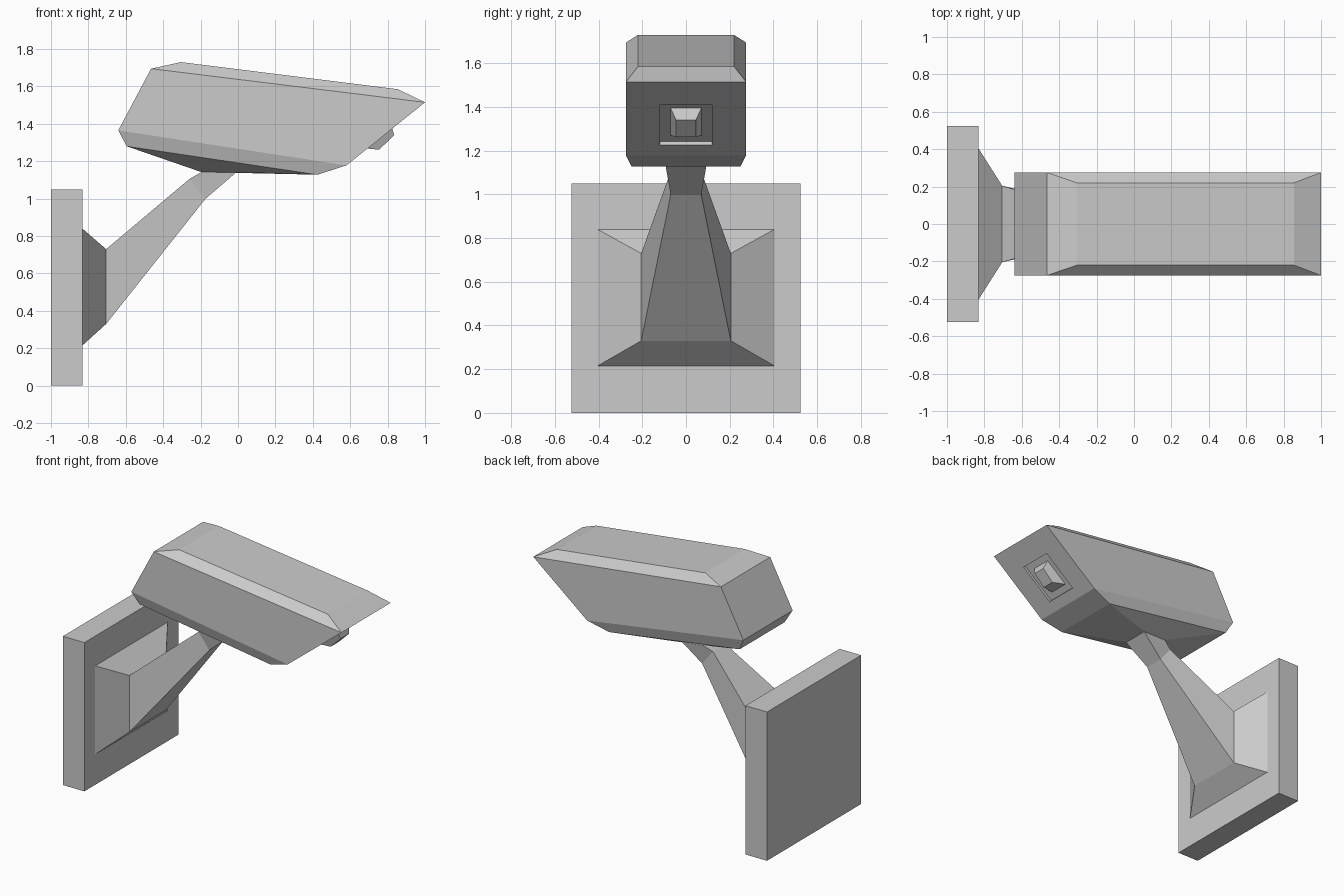
import bpy
import bmesh

cube = bpy.data.objects.get("Cube")
if cube:
    bpy.data.objects.remove(cube, do_unlink=True)

# Single painted-metal colour
GREY = (0.6, 0.6, 0.6, 1.0)
mat = bpy.data.materials.new("light grey")
mat.use_nodes = True
mat.diffuse_color = GREY
mat.node_tree.nodes["Principled BSDF"].inputs["Base Color"].default_value = GREY


def corners(ring):
    """Four corners from (rear xz, front xz, half width)."""
    (rx, rz), (fx, fz), w = ring
    return [(rx, -w, rz), (fx, -w, fz), (fx, w, fz), (rx, w, rz)]


def loft(bm, rings, cap_start=True, cap_end=True):
    """Join four-sided rings; returns the +x side face of each span."""
    loops = [[bm.verts.new(c) for c in corners(r)] for r in rings]
    fronts = []
    for a, b in zip(loops, loops[1:]):
        for i in range(4):
            j = (i + 1) % 4
            face = bm.faces.new((a[i], a[j], b[j], b[i]))
            if i == 1:
                fronts.append(face)
    if cap_start:
        bm.faces.new(loops[0])
    if cap_end:
        bm.faces.new(loops[-1][::-1])
    bmesh.ops.recalc_face_normals(bm, faces=bm.faces)
    return fronts


def step_face(bm, face, ring):
    """Inset a face, then place its corners on the given ring (low, high, half width)."""
    bmesh.ops.inset_individual(bm, faces=[face], thickness=0.01)
    (lx, lz), (hx, hz), w = ring
    mid = face.calc_center_median().z
    for v in face.verts:
        x, z = (hx, hz) if v.co.z > mid else (lx, lz)
        v.co = (x, w if v.co.y > 0 else -w, z)


def finish(bm, name):
    mesh = bpy.data.meshes.new(name)
    bm.to_mesh(mesh)
    bm.free()
    mesh.materials.append(mat)
    obj = bpy.data.objects.new(name, mesh)
    bpy.context.collection.objects.link(obj)
    return obj


# Wall plate
bm = bmesh.new()
bmesh.ops.create_cube(bm, size=1)
bmesh.ops.scale(bm, vec=(0.168, 1.05, 1.05), verts=bm.verts)
bmesh.ops.translate(bm, vec=(-0.916, 0, 0.525), verts=bm.verts)
finish(bm, "wall_plate")

# Tapered foot, sloping arm and flared neck
NECK = ((-0.195, 1.142), (-0.01, 1.14), 0.095)
bm = bmesh.new()
loft(bm, [
    ((-0.832, 0.84), (-0.832, 0.215), 0.405),
    ((-0.705, 0.73), (-0.705, 0.33), 0.205),
    ((-0.26, 1.105), (-0.175, 0.998), 0.07),
    NECK,
], cap_start=False, cap_end=False)
finish(bm, "support_arm")

# Camera housing: bevelled top, slanted ends, tapered underside
bm = bmesh.new()
fronts = loft(bm, [
    ((-0.305, 1.73), (0.855, 1.585), 0.22),
    ((-0.465, 1.695), (1.0, 1.515), 0.275),
    ((-0.64, 1.365), (0.58, 1.178), 0.275),
    ((-0.595, 1.28), (0.425, 1.128), 0.25),
    NECK,
])

# Recessed window and protruding lens on the slanted front
lens_face = fronts[1]
for ring in [
    ((0.64, 1.226), (0.869, 1.41), 0.12),      # window rim
    ((0.627, 1.241), (0.856, 1.425), 0.12),    # window floor
    ((0.663, 1.27), (0.818, 1.395), 0.07),     # lens base
    ((0.755, 1.262), (0.835, 1.34), 0.045),    # lens tip
]:
    step_face(bm, lens_face, ring)
finish(bm, "camera_housing")
